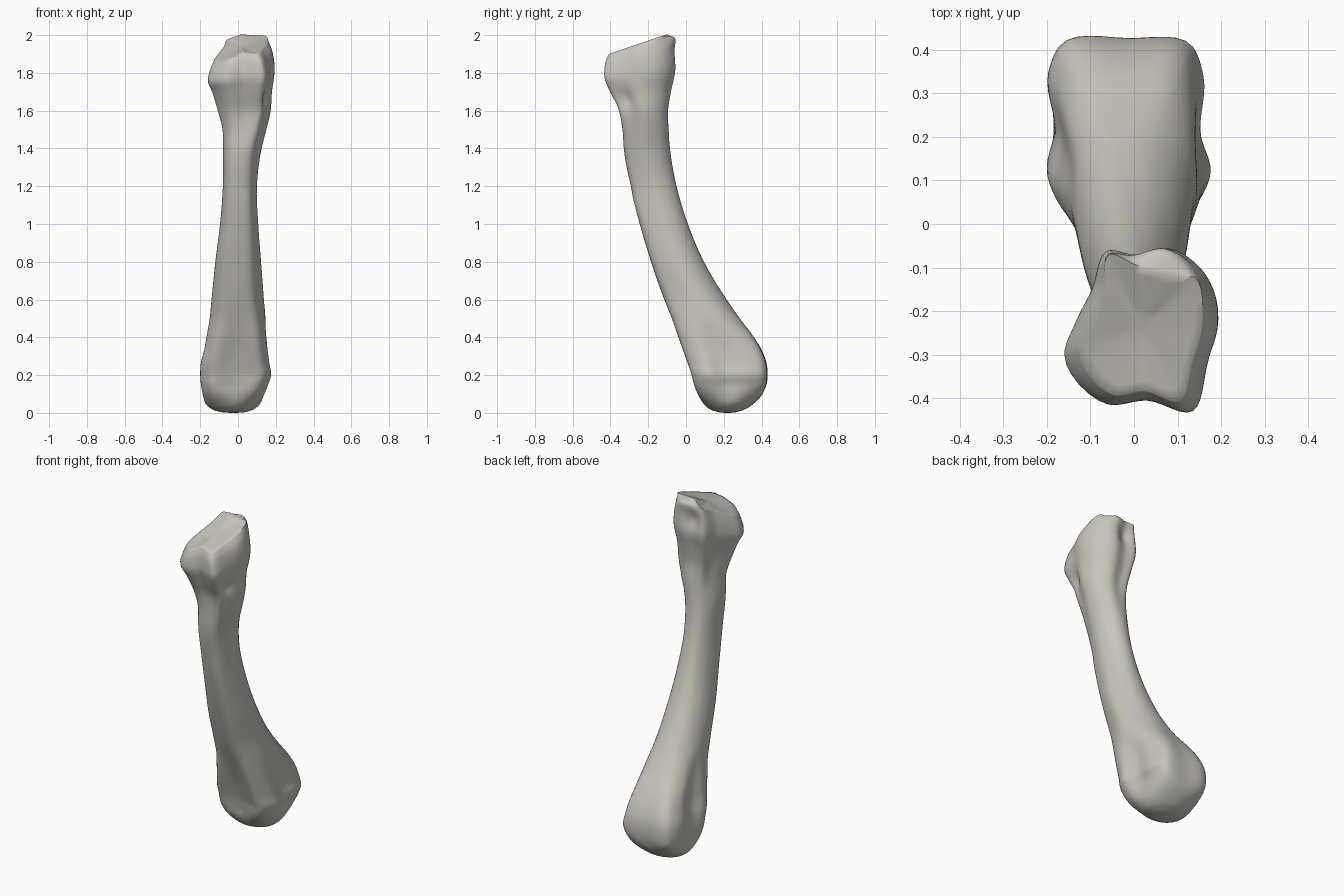
import bpy, bmesh
from mathutils import Vector

old = bpy.data.objects.get("Cube")
if old:
    bpy.data.objects.remove(old, do_unlink=True)

# Unit outlines, twelve matching points each, running round from the -x side
HEAD = [(-1, -.3), (-.44, -.92), (.07, -.87), (.66, -1), (.84, -.5), (1, 0),
        (.8, .7), (.35, 1), (-.1, .94), (-.45, .97), (-.64, .5), (-.85, .1)]
PLATE = HEAD[:6] + [(.9, .68), (.52, .7), (-.08, .86), (-.52, 1)] + HEAD[10:]
SHAFT = [(-1, -.2), (-.75, -.8), (-.1, -1), (.58, -.92), (.87, -.48), (1, .05),
         (.82, .55), (.35, .93), (-.1, 1), (-.55, .87), (-.87, .5), (-.98, .15)]
CONDYLE = [(-1, -.55), (-.75, -.93), (0, -.9), (.75, -.95), (1, -.55), (.88, -.05),
           (.91, .55), (.78, .9), (0, 1), (-.86, .9), (-.99, .6), (-.91, -.05)]

# Stations up the bone: height, x range, y range
STATIONS = [
    (.004, -.09, .04, .17, .27), (.02, -.14, .085, .125, .315),
    (.05, -.172, .118, .09, .36), (.1, -.187, .14, .06, .405),
    (.15, -.196, .16, .042, .426), (.2, -.2, .177, .03, .432),
    (.26, -.197, .167, .01, .427), (.33, -.18, .157, -.015, .402),
    (.4, -.167, .15, -.04, .36), (.5, -.15, .145, -.075, .285),
    (.6, -.14, .137, -.115, .215), (.8, -.12, .122, -.185, .095),
    (1, -.095, .107, -.245, .01), (1.2, -.08, .1, -.295, -.05),
    (1.4, -.08, .125, -.33, -.085), (1.5, -.082, .15, -.338, -.092),
    (1.6, -.107, .173, -.357, -.095), (1.7, -.137, .18, -.402, -.08),
    (1.8, -.16, .197, -.432, -.055), (1.87, -.158, .19, -.432, -.057),
    (1.925, -.145, .175, -.425, -.06), (1.958, -.125, .157, -.408, -.068)]


def ramp(a, b, t):
    t = max(0, min(1, (t - a) / (b - a)))
    return t * t * (3 - 2 * t)


def spline(points, closed, steps):
    """Smooth curve through all points, with slopes weighted by spacing."""
    n, out = len(points), []

    def at(i):
        return points[i % n if closed else max(0, min(n - 1, i))]

    def slope(i):
        before, after = at(i) - at(i - 1), at(i + 1) - at(i)
        a, b = before.length, after.length
        if a == 0 or b == 0:
            return (before + after) / (a + b)
        return (before * b / a + after * a / b) / (a + b)

    for i in range(n if closed else n - 1):
        p, q = at(i), at(i + 1)
        size = (q - p).length
        m0, m1 = slope(i) * size, slope(i + 1) * size
        for s in range(steps):
            t = s / steps
            out.append(p + m0 * t + (3 * (q - p) - 2 * m0 - m1) * t * t
                       + (2 * (p - q) + m0 + m1) * t ** 3)
    if not closed:
        out.append(points[-1])
    return out


def section(z, x0, x1, y0, y1):
    """Blend the outlines by height and fit them to the station."""
    head, base = ramp(1.35, 1.67, z), 1 - ramp(.28, .62, z)
    plate, foot = ramp(1.925, 1.958, z), 1 - ramp(.02, .17, z)
    tilt = .34 * ramp(1.72, 1.92, z)
    cage = []
    for h, p, s, c in zip(HEAD, PLATE, SHAFT, CONDYLE):
        top = Vector(h).lerp(Vector(p), plate)
        low = Vector(c).lerp(Vector(c).normalized(), foot)
        cage.append(top * head + low * base + Vector(s) * (1 - head - base))
    outline = spline(cage, True, 6)
    xs, ys = [p.x for p in outline], [p.y for p in outline]
    ring = []
    for p in outline:
        x = x0 + (p.x - min(xs)) / (max(xs) - min(xs)) * (x1 - x0)
        y = y0 + (p.y - min(ys)) / (max(ys) - min(ys)) * (y1 - y0)
        drop = 1.5 * min(0, x - .02)
        ring.append(Vector((x, y, z + tilt * (y - (y0 + y1) / 2 + drop))))
    return ring


# Skin the stations lengthwise
rings = [section(*row) for row in STATIONS]
columns = [spline(list(col), False, 5) for col in zip(*rings)]
rows = list(zip(*columns))

# Hollows: position, radius, depth (side pit, front notch, rear groove, side crease)
HOLLOWS = [((.15, -.33, 1.66), .045, .02), ((.17, -.27, 1.79), .06, .01),
           ((0, .06, .1), .05, .01), ((.01, -.07, 1.89), .055, .02),
           ((.15, .17, .22), .05, .006)]
HOLLOWS += [((.05 + .09 * k / 6, -.29 - .015 * k / 6, 1.2 + .4 * k / 6), .045, .005)
            for k in range(7)]

bm = bmesh.new()
grid = []
for row in rows:
    mid = sum(row, Vector()) / len(row)
    line = []
    for p in row:
        inward = (mid - p).normalized()
        push = sum(d * 2.718 ** (-((p - Vector(c)).length / r) ** 2)
                   for c, r, d in HOLLOWS)
        line.append(bm.verts.new(p + inward * push))
    grid.append(line)
n = len(grid[0])


def bridge(a, b):
    for i in range(n):
        j = (i + 1) % n
        bm.faces.new((a[i], a[j], b[j], b[i]))


for a, b in zip(grid, grid[1:]):
    bridge(a, b)

# Close both ends with shallow domes
for line, rise in ((grid[0], -.004), (grid[-1], .002)):
    mid = sum((v.co for v in line), Vector()) / n
    prev = line
    for k in (.85, .6, .3):
        nxt = [bm.verts.new(mid + (v.co - mid) * k + Vector((0, 0, rise * (1 - k * k))))
               for v in line]
        bridge(prev, nxt)
        prev = nxt
    tip = bm.verts.new(mid + Vector((0, 0, rise)))
    for i in range(n):
        bm.faces.new((prev[i], prev[(i + 1) % n], tip))
bmesh.ops.recalc_face_normals(bm, faces=bm.faces)

mesh = bpy.data.meshes.new("long_bone")
bm.to_mesh(mesh)
bm.free()
bone = bpy.data.objects.new("long_bone", mesh)
bpy.context.collection.objects.link(bone)

# Bone colour
mat = bpy.data.materials.new("warm_bone_grey")
mat.use_nodes = True
colour = (.58, .56, .51, 1)
mat.diffuse_color = colour
bsdf = mat.node_tree.nodes["Principled BSDF"]
bsdf.inputs["Base Color"].default_value = colour
bsdf.inputs["Roughness"].default_value = .7
mesh.materials.append(mat)

bpy.context.view_layer.objects.active = bone
bone.select_set(True)
bpy.ops.object.shade_smooth_by_angle(angle=1.2)
